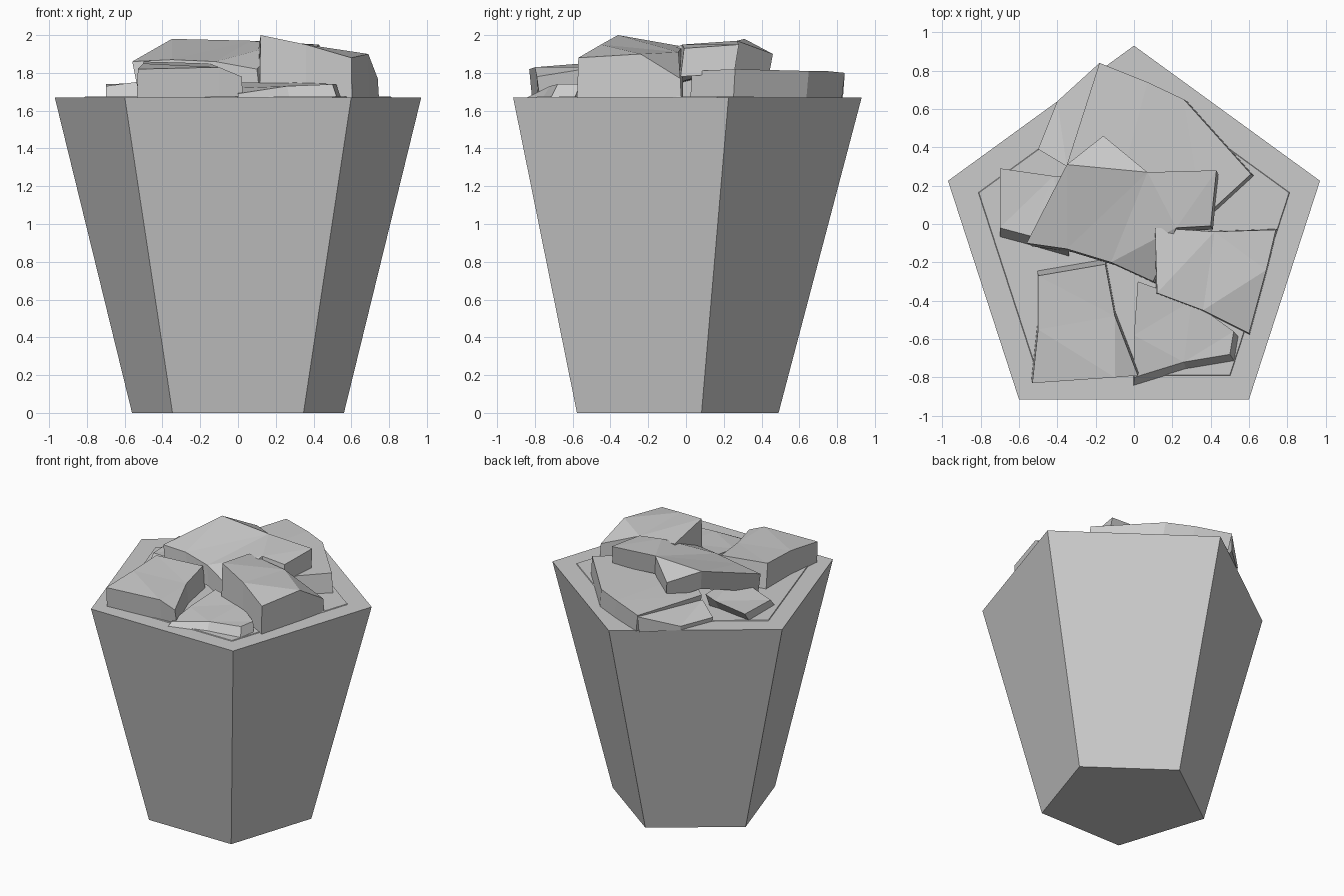
import bpy, bmesh, math
from mathutils import Vector

RIM = 1.67


def finish(name, bm):
    bmesh.ops.recalc_face_normals(bm, faces=bm.faces)
    me = bpy.data.meshes.new(name)
    bm.to_mesh(me)
    bm.free()
    ob = bpy.data.objects.new(name, me)
    bpy.context.collection.objects.link(ob)
    return ob


def pentagon(r, cy, z):
    a = [math.pi / 2 + i * math.tau / 5 for i in range(5)]
    return [Vector((r * math.cos(t), cy + r * math.sin(t), z)) for t in a]


def loft(name, lower, upper):
    """Closed solid between two rings of equal length."""
    bm = bmesh.new()
    lo = [bm.verts.new(p) for p in lower]
    hi = [bm.verts.new(p) for p in upper]
    n = len(lo)
    for i in range(n):
        j = (i + 1) % n
        bm.faces.new((lo[i], lo[j], hi[j], hi[i]))
    caps = [bm.faces.new(lo[::-1]), bm.faces.new(hi)]
    bm.normal_update()
    bmesh.ops.triangulate(bm, faces=caps, ngon_method='BEAUTY')
    return finish(name, bm)


def rock(name, top, thick, scale=1.03, shift=(0, 0)):
    """Faceted slab: top outline dropped by its thickness, resting on the rim."""
    top = [Vector(p) for p in top]
    c = sum(top, Vector()) / len(top)
    low = []
    for p in top:
        q = c + (p - c) * scale
        low.append(Vector((q.x + shift[0], q.y + shift[1], max(RIM, p.z - thick))))
    return loft(name, low, top)


# Tapered five-sided pot and the soil patch on top
loft("pot", pentagon(0.59, -0.1, 0), pentagon(1.02, -0.09, RIM))
loft("soil", pentagon(0.87, -0.1, RIM - 0.02), pentagon(0.85, -0.1, RIM + 0.005))

# Front left slab
rock("front_left_rock", [
    (-0.53, -0.83, 1.82), (-0.10, -0.80, 1.83), (0.02, -0.79, 1.78),
    (-0.10, -0.48, 1.83), (-0.15, -0.21, 1.85), (-0.50, -0.27, 1.86),
    (-0.50, -0.55, 1.85)], 0.2, 1.02, (0.0, 0.02))

# Large central slab lying over the others
rock("centre_rock", [
    (-0.56, -0.10, 1.86), (-0.35, -0.13, 1.87), (-0.12, -0.20, 1.86),
    (0.10, -0.30, 1.82), (0.22, -0.02, 1.95), (0.40, -0.01, 1.93),
    (0.43, 0.28, 1.95), (0.07, 0.27, 1.97), (-0.16, 0.46, 1.90),
    (-0.35, 0.31, 1.98)], 0.15, 0.98, (0.02, -0.02))

# Tall block at the right front
rock("right_rock", [
    (0.12, -0.36, 2.0), (0.36, -0.45, 1.95), (0.60, -0.57, 1.88),
    (0.69, -0.24, 1.90), (0.74, -0.03, 1.77), (0.42, -0.04, 1.91),
    (0.11, -0.02, 1.94)], 0.4, 1.02)

# Wide slab at the back
rock("back_rock", [
    (-0.18, 0.84, 1.80), (0.07, 0.74, 1.81), (0.26, 0.65, 1.81),
    (0.61, 0.26, 1.82), (0.36, 0.03, 1.81), (-0.10, 0.10, 1.81),
    (-0.35, 0.31, 1.80)], 0.2, 0.99, (0.02, -0.01))
rock("back_left_rock", [
    (-0.18, 0.84, 1.79), (-0.35, 0.30, 1.76), (-0.50, 0.39, 1.70),
    (-0.40, 0.64, 1.70)], 0.2, 0.97)

# Low slab on the left
rock("left_rock", [
    (-0.70, 0.29, 1.74), (-0.42, 0.25, 1.75), (-0.34, 0.25, 1.78),
    (-0.34, -0.12, 1.78), (-0.55, -0.06, 1.75), (-0.70, -0.02, 1.73)],
    0.2, 1.0, (0, -0.05))

# Low chips in front
rock("front_chip", [
    (0.0, -0.80, 1.69), (0.26, -0.72, 1.73), (0.50, -0.68, 1.74),
    (0.52, -0.56, 1.74), (0.30, -0.40, 1.75), (0.02, -0.30, 1.75),
    (0.0, -0.58, 1.72)], 0.2, 1.05, (0.01, -0.03))
